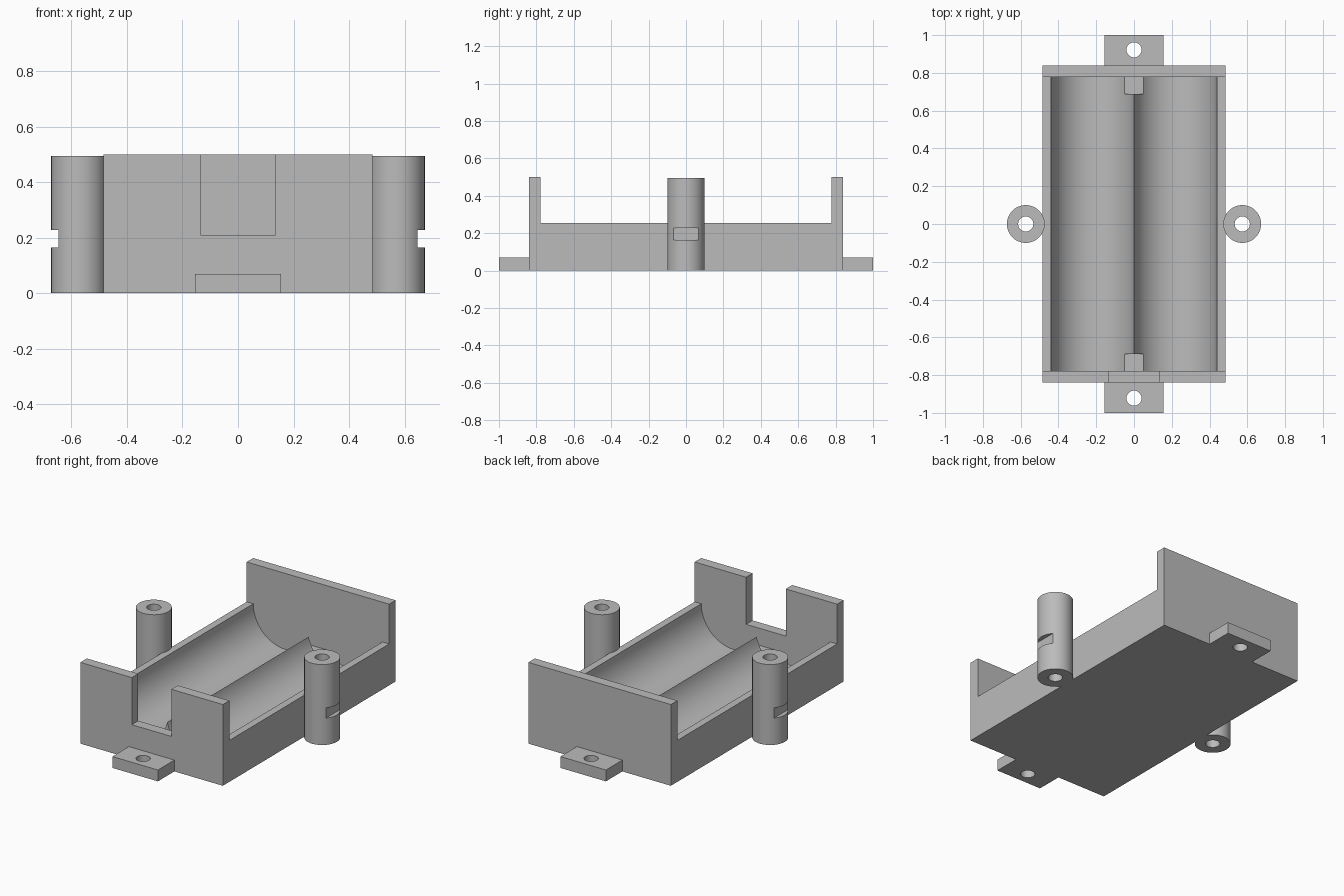
import bpy, bmesh, math
from mathutils import Matrix

if "Cube" in bpy.data.objects:
    bpy.data.objects.remove(bpy.data.objects["Cube"])

grey = bpy.data.materials.new("light_grey_plastic")
grey.use_nodes = True
colour = (0.5, 0.5, 0.5, 1)
grey.diffuse_color = colour
grey.node_tree.nodes["Principled BSDF"].inputs["Base Color"].default_value = colour


def finish(name, bm):
    bmesh.ops.recalc_face_normals(bm, faces=bm.faces)
    mesh = bpy.data.meshes.new(name)
    bm.to_mesh(mesh)
    bm.free()
    mesh.materials.append(grey)
    obj = bpy.data.objects.new(name, mesh)
    bpy.context.collection.objects.link(obj)
    return obj


def box(name, x0, x1, y0, y1, z0, z1):
    bm = bmesh.new()
    bmesh.ops.create_cube(bm, size=1)
    for v in bm.verts:
        v.co = ((x0 + x1) / 2 + v.co.x * (x1 - x0),
                (y0 + y1) / 2 + v.co.y * (y1 - y0),
                (z0 + z1) / 2 + v.co.z * (z1 - z0))
    return finish(name, bm)


def cylinder(name, centre, radius, depth, along_y=False, sides=64):
    bm = bmesh.new()
    matrix = Matrix.Translation(centre)
    if along_y:
        matrix = matrix @ Matrix.Rotation(math.pi / 2, 4, "X")
    bmesh.ops.create_cone(bm, cap_ends=True, segments=sides, radius1=radius,
                          radius2=radius, depth=depth, matrix=matrix)
    return finish(name, bm)


def cut(obj, *cutters):
    bpy.context.view_layer.objects.active = obj
    for cutter in cutters:
        mod = obj.modifiers.new("cut", "BOOLEAN")
        mod.operation = "DIFFERENCE"
        mod.solver = "EXACT"
        mod.object = cutter
        bpy.ops.object.modifier_apply(modifier=mod.name)
        bpy.data.objects.remove(cutter)


def smooth(obj):
    bpy.ops.object.select_all(action="DESELECT")
    obj.select_set(True)
    bpy.context.view_layer.objects.active = obj
    bpy.ops.object.shade_smooth_by_angle(angle=math.radians(30))


half_x, half_y, inner_y = 0.485, 0.84, 0.777
rim, wall_top = 0.255, 0.5

# Tray body: side profile with two raised end walls, extruded across x
profile = [(-half_y, 0), (half_y, 0), (half_y, wall_top), (inner_y, wall_top),
           (inner_y, rim), (-inner_y, rim), (-inner_y, wall_top), (-half_y, wall_top)]
bm = bmesh.new()
face = bm.faces.new([bm.verts.new((-half_x, y, z)) for y, z in profile])
side = bmesh.ops.extrude_face_region(bm, geom=[face])["geom"]
bmesh.ops.translate(bm, vec=(2 * half_x, 0, 0),
                    verts=[g for g in side if isinstance(g, bmesh.types.BMVert)])
tray = finish("tray_body", bm)

# Two cylindrical troughs, the ridge reliefs and the front wall notch
for s in (-1, 1):
    cut(tray, cylinder("trough_cutter", (s * 0.217, 0, rim), 0.223, 2 * inner_y, True, 96))
for s in (-1, 1):
    y0, y1 = sorted((s * 0.687, s * inner_y))
    cut(tray, box("relief_cutter", -0.05, 0.05, y0, y1, 0.105, 0.4))
cut(tray, box("notch_cutter", -0.135, 0.135, -0.9, -0.7, 0.21, 0.6))
smooth(tray)

# Screw tabs at both ends
for s, name in ((-1, "front_tab"), (1, "back_tab")):
    y0, y1 = sorted((s * half_y, s))
    tab = box(name, -0.155, 0.155, y0, y1, 0, 0.07)
    cut(tab, cylinder("hole_cutter", (0, s * 0.922, 0), 0.04, 0.4))
    smooth(tab)

# Hollow side posts with a slot in the outer face
for s, name in ((-1, "right_post"), (1, "left_post")):
    x = s * 0.573
    post = cylinder(name, (x, 0, 0.2475), 0.1, 0.495)
    x0, x1 = sorted((s * 0.647, s * 0.75))
    cut(post, cylinder("bore_cutter", (x, 0, 0.25), 0.04, 1),
        box("slot_cutter", x0, x1, -0.2, 0.2, 0.165, 0.228))
    smooth(post)
